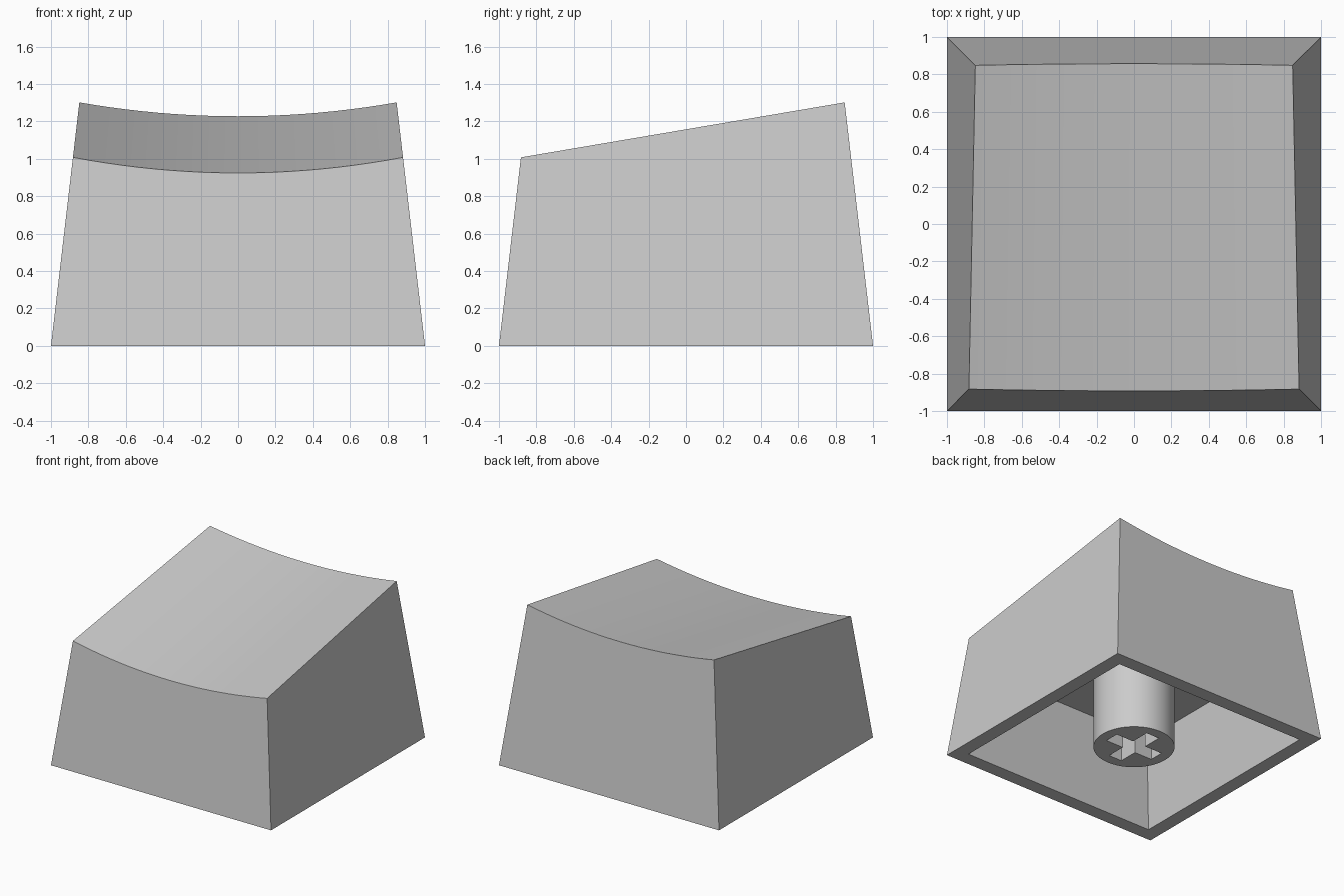
import bpy, bmesh, math

if "Cube" in bpy.data.objects:
    bpy.data.objects.remove(bpy.data.objects["Cube"], do_unlink=True)

TAPER = 0.1165      # inward lean of the walls per unit of height
TILT = 0.1733       # rise of the top from front to back
DISH = 0.105        # curvature of the scooped top
MID_HEIGHT = 1.079
COLUMNS = 20
WALL = 0.115
CEILING = 0.72

grey = bpy.data.materials.new("plain_grey")
grey.use_nodes = True
colour = (0.6, 0.6, 0.6, 1)
grey.diffuse_color = colour
bsdf = next(n for n in grey.node_tree.nodes if n.type == 'BSDF_PRINCIPLED')
bsdf.inputs["Base Color"].default_value = colour


def finish(bm, name):
    bmesh.ops.recalc_face_normals(bm, faces=bm.faces[:])
    mesh = bpy.data.meshes.new(name)
    bm.to_mesh(mesh)
    bm.free()
    mesh.materials.append(grey)
    obj = bpy.data.objects.new(name, mesh)
    bpy.context.collection.objects.link(obj)
    bpy.ops.object.select_all(action='DESELECT')
    obj.select_set(True)
    bpy.context.view_layer.objects.active = obj
    bpy.ops.object.shade_smooth_by_angle(angle=math.radians(30))
    return obj


def top_point(u, side):
    """Point where the scooped top meets the front (-1) or back (1) wall."""
    z = MID_HEIGHT
    for _ in range(12):
        half = 1 - TAPER * z
        z = MID_HEIGHT + TILT * side * half + DISH * (u * half) ** 2
    half = 1 - TAPER * z
    return (u * half, side * half, z)


def square(bm, half, z):
    return [bm.verts.new((x * half, y * half, z))
            for x, y in ((-1, -1), (1, -1), (1, 1), (-1, 1))]


def bridge(bm, a, b):
    for i in range(len(a)):
        j = (i + 1) % len(a)
        bm.faces.new((a[i], a[j], b[j], b[i]))


# Hollow tapered shell with a scooped, tilted top
bm = bmesh.new()
steps = [2 * i / COLUMNS - 1 for i in range(COLUMNS + 1)]
front = [bm.verts.new(top_point(u, -1)) for u in steps]
back = [bm.verts.new(top_point(u, 1)) for u in steps]
base = square(bm, 1, 0)
rim = square(bm, 1 - WALL, 0)
roof = square(bm, 1 - WALL - TAPER * CEILING, CEILING)
for i in range(COLUMNS):
    bm.faces.new((front[i], front[i + 1], back[i + 1], back[i]))
bm.faces.new([base[0], base[1]] + front[::-1])
bm.faces.new([base[2], base[3]] + back)
bm.faces.new((base[1], base[2], back[-1], front[-1]))
bm.faces.new((base[3], base[0], front[0], back[0]))
bridge(bm, base, rim)
bridge(bm, rim, roof)
bm.faces.new(roof)
finish(bm, "cap_shell")

# Round stem with a cross-shaped socket in its lower end
RADIUS, ARM, HALF_WIDTH, SOCKET = 0.306, 0.22, 0.06, 0.45
bm = bmesh.new()


def ring(points, z):
    return [bm.verts.new((x, y, z)) for x, y in points]


circle = [(RADIUS * math.cos(math.tau * i / 48), RADIUS * math.sin(math.tau * i / 48))
          for i in range(48)]
cross = []
for q in range(4):
    c, s = round(math.cos(q * math.pi / 2)), round(math.sin(q * math.pi / 2))
    for x, y in ((ARM, -HALF_WIDTH), (ARM, HALF_WIDTH), (HALF_WIDTH, HALF_WIDTH)):
        cross.append((x * c - y * s, x * s + y * c))

outer, outer_top = ring(circle, 0), ring(circle, CEILING + 0.02)
inner, inner_top = ring(cross, 0), ring(cross, SOCKET)
bridge(bm, outer, outer_top)
bridge(bm, inner, inner_top)
bm.faces.new(outer_top)
bm.faces.new(inner_top)
bottom_edges = [e for e in bm.edges if all(v.co.z == 0 for v in e.verts)]
bmesh.ops.triangle_fill(bm, edges=bottom_edges, use_beauty=True, normal=(0, 0, -1))
finish(bm, "stem")
